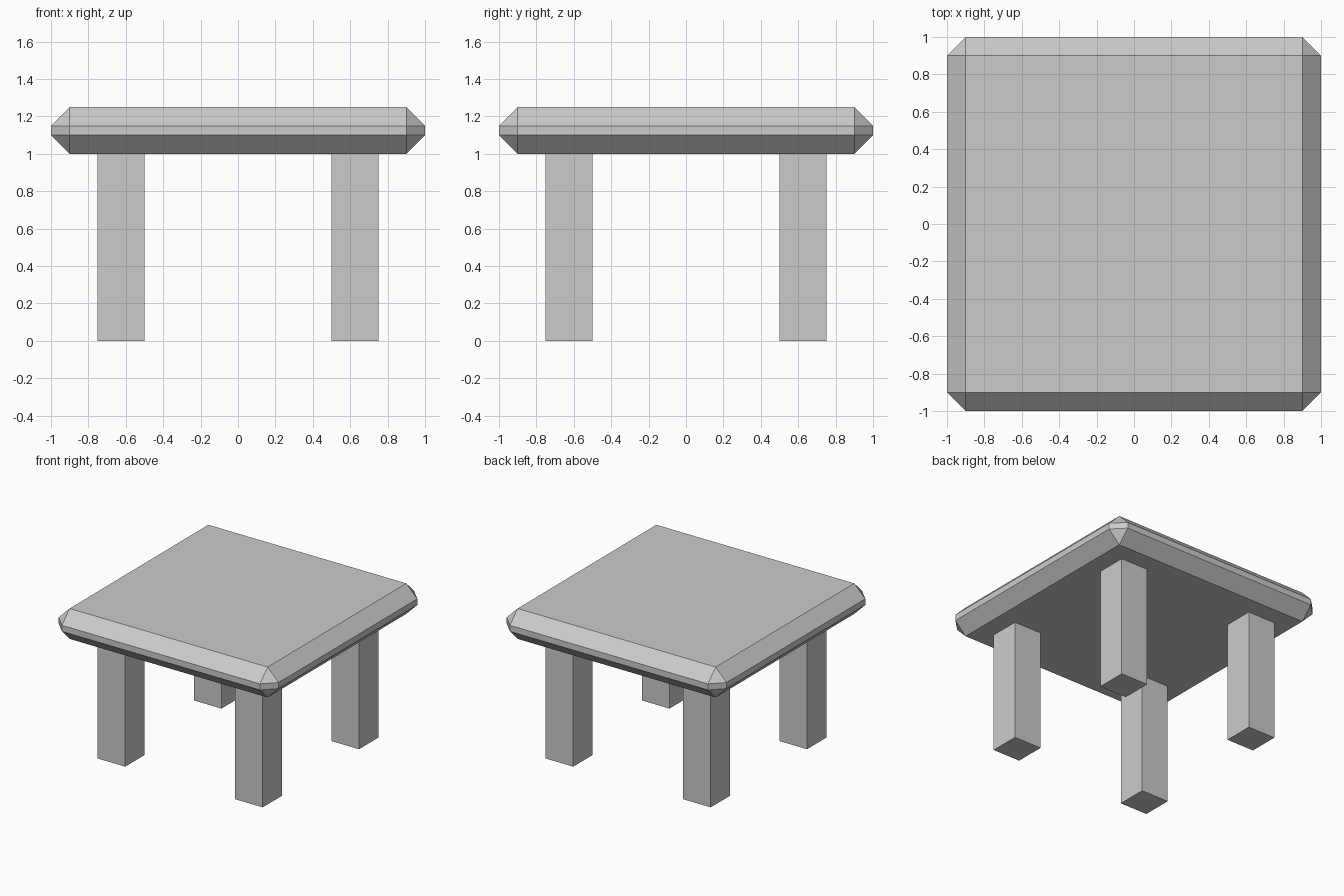
import bpy

if "Cube" in bpy.data.objects:
    bpy.data.objects.remove(bpy.data.objects["Cube"])


def box(name, size, center):
    bpy.ops.mesh.primitive_cube_add(size=1, location=center)
    obj = bpy.context.object
    obj.name = name
    obj.scale = size
    bpy.ops.object.transform_apply(location=False, rotation=False, scale=True)
    return obj


# Table top with a single chamfer on every edge
top = box("table_top", (2, 2, 0.25), (0, 0, 1.125))
bevel = top.modifiers.new("chamfer", 'BEVEL')
bevel.width = 0.1
bevel.segments = 1
bevel.limit_method = 'NONE'

# Four square legs
for side_y, y in (("front", -0.625), ("back", 0.625)):
    for side_x, x in (("left", -0.625), ("right", 0.625)):
        box(f"{side_y}_{side_x}_leg", (0.25, 0.25, 1), (x, y, 0.5))
